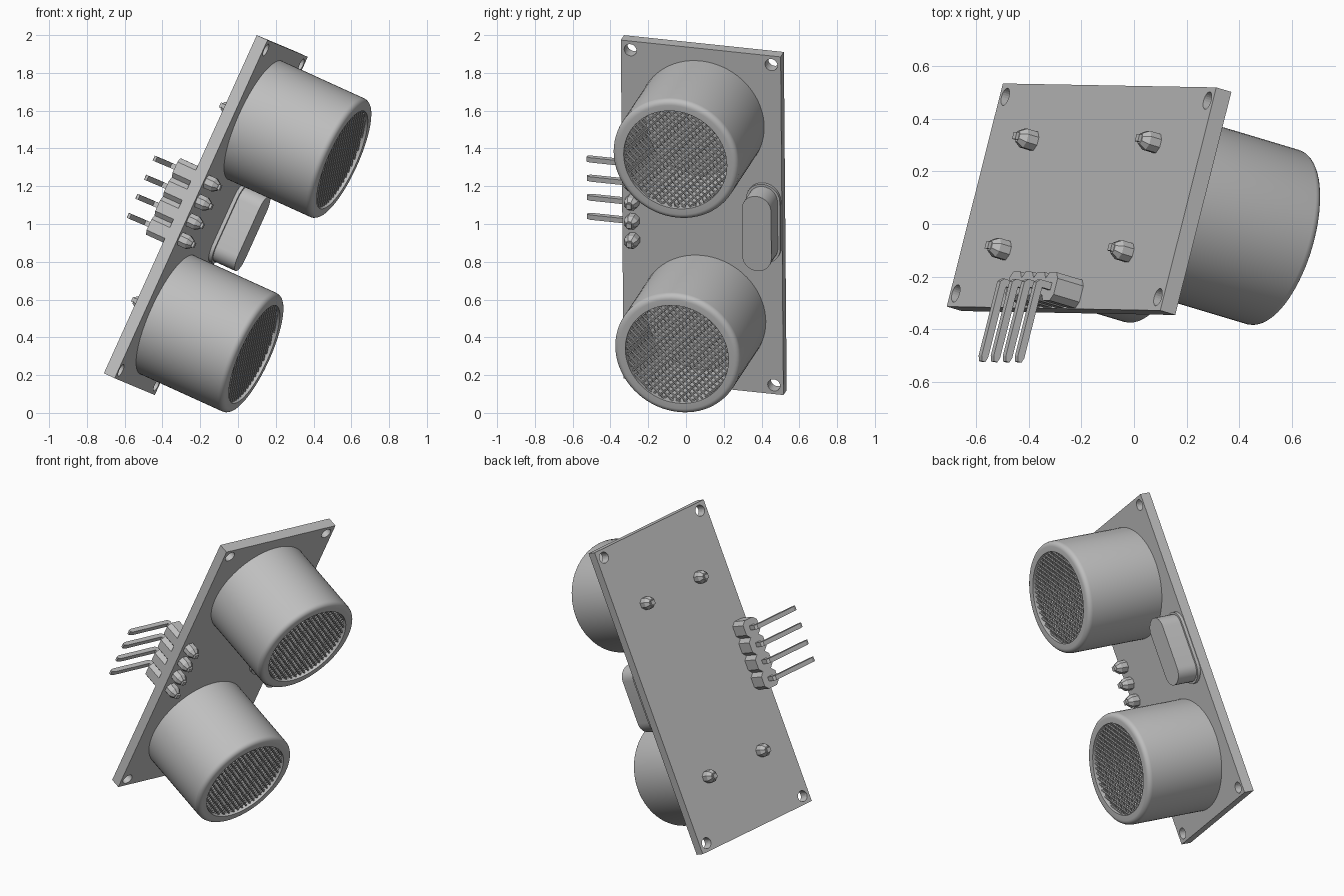
import bpy, bmesh
from math import pi, sin, cos, sqrt
from mathutils import Matrix, Vector

cube = bpy.data.objects.get("Cube")
if cube:
    bpy.data.objects.remove(cube, do_unlink=True)

grey = bpy.data.materials.new("plain grey")
grey.use_nodes = True
grey.diffuse_color = (0.52, 0.52, 0.52, 1)
grey.node_tree.nodes["Principled BSDF"].inputs["Base Color"].default_value = grey.diffuse_color

# Tilted board frame: local x across the board, y along it, z out of its front
along = Vector((0.412, -0.0076, 0.911)).normalized()
across = Vector((0.243, 0.965, -0.101))
across = (across - along * across.dot(along)).normalized()
out = across.cross(along)
FRAME = Matrix((across, along, out)).transposed().to_4x4()
FRAME.translation = (-0.199, 0.1025, 1.06)

WIDTH, LENGTH, THICK = 0.877, 1.965, 0.065
CAN_Y, PIN_X, PITCH = 0.565, -0.38, 0.111


def finish(name, bm, smooth=False):
    bmesh.ops.recalc_face_normals(bm, faces=bm.faces)
    mesh = bpy.data.meshes.new(name)
    bm.to_mesh(mesh)
    bm.free()
    mesh.materials.append(grey)
    obj = bpy.data.objects.new(name, mesh)
    bpy.context.collection.objects.link(obj)
    obj.matrix_world = FRAME
    if smooth:
        bpy.ops.object.select_all(action='DESELECT')
        obj.select_set(True)
        bpy.context.view_layer.objects.active = obj
        bpy.ops.object.shade_smooth_by_angle(angle=pi / 6)
    return obj


def prism(bm, outline, low, high, place=Matrix()):
    """Extrude a flat outline between two heights."""
    base = [bm.verts.new(place @ Vector((x, y, low))) for x, y in outline]
    top = [bm.verts.new(place @ Vector((x, y, high))) for x, y in outline]
    bm.faces.new(base)
    bm.faces.new(top)
    for i in range(len(base)):
        j = (i + 1) % len(base)
        bm.faces.new((base[i], base[j], top[j], top[i]))


def lathe(bm, profile, sides, place=Matrix(), turn=0.0):
    """Spin a (radius, height) profile and cap both ends."""
    rings = []
    for r, z in profile:
        angles = [2 * pi * k / sides + turn for k in range(sides)]
        rings.append([bm.verts.new(place @ Vector((r * cos(a), r * sin(a), z))) for a in angles])
    for lower, upper in zip(rings, rings[1:]):
        for i in range(sides):
            j = (i + 1) % sides
            bm.faces.new((lower[i], lower[j], upper[j], upper[i]))
    bm.faces.new(rings[0])
    bm.faces.new(rings[-1])


def rectangle(w, h):
    return [(-w / 2, -h / 2), (w / 2, -h / 2), (w / 2, h / 2), (-w / 2, h / 2)]


def stadium(r, half, steps=14):
    right_end = [pi * k / steps for k in range(steps + 1)]
    return ([(r * cos(a), half + r * sin(a)) for a in right_end]
            + [(-r * cos(a), -half - r * sin(a)) for a in right_end])


# Circuit board with four corner holes
bm = bmesh.new()
prism(bm, rectangle(WIDTH, LENGTH), 0, THICK)
board = finish("circuit_board", bm)
bm = bmesh.new()
for sx in (-1, 1):
    for sy in (-1, 1):
        spot = Matrix.Translation((sx * (WIDTH / 2 - 0.052), sy * (LENGTH / 2 - 0.052), 0))
        lathe(bm, [(0.034, -0.1), (0.034, 0.2)], 24, spot)
cutter = finish("hole_cutter", bm)
cutter.hide_render = True
cut = board.modifiers.new("holes", 'BOOLEAN')
cut.operation = 'DIFFERENCE'
cut.solver = 'EXACT'
cut.object = cutter
bpy.context.view_layer.objects.active = board
bpy.ops.object.modifier_apply(modifier=cut.name)
bpy.data.objects.remove(cutter, do_unlink=True)

# Two round cans with rounded rims, each with a woven wire screen
R, R_IN, RIM, FILLET = 0.345, 0.283, 0.59, 0.03
round_edge = [(R - FILLET + FILLET * cos(a), RIM - FILLET + FILLET * sin(a))
              for a in [pi / 2 * k / 5 for k in range(6)]]
can_profile = [(R, THICK)] + round_edge + [(R_IN, RIM), (R_IN, 0.14)]
for side, sy in (("lower", -1), ("upper", 1)):
    place = Matrix.Translation((0, sy * CAN_Y, 0))
    bm = bmesh.new()
    lathe(bm, can_profile, 72, place)
    finish(side + "_can", bm, True)

    bm = bmesh.new()
    gap = 0.0275
    for layer, angle in ((0.562, pi / 4), (0.57, -pi / 4)):
        for k in range(-10, 11):
            length = 2 * sqrt(R_IN ** 2 - (k * gap) ** 2)
            pose = (place @ Matrix.Rotation(angle, 4, 'Z')
                    @ Matrix.Translation((0, k * gap, layer)) @ Matrix.Rotation(pi / 2, 4, 'Y'))
            bmesh.ops.create_cone(bm, cap_ends=True, segments=6, radius1=0.006,
                                  radius2=0.006, depth=length, matrix=pose)
    finish(side + "_wire_screen", bm, True)

# Oblong crystal with a wider foot
bm = bmesh.new()
spot = Matrix.Translation((0.34, 0.01, 0))
prism(bm, stadium(0.093, 0.137), THICK, THICK + 0.02, spot)
prism(bm, stadium(0.08, 0.137), THICK + 0.02, 0.215, spot)
finish("crystal", bm, True)


# Solder joints: a short tapered stub with a square pin end
def joint(bm, place):
    lathe(bm, [(0.04, 0), (0.04, 0.045), (0.022, 0.072)], 8, place, pi / 8)
    prism(bm, rectangle(0.028, 0.028), 0.06, 0.084, place)


bm = bmesh.new()
flip = Matrix.Rotation(pi, 4, 'X')
for x in (-0.215, 0.215):
    for y in (-CAN_Y, CAN_Y):
        joint(bm, Matrix.Translation((x, y, 0)) @ flip)
finish("can_solder_joints", bm)

pin_rows = [(k - 1.5) * PITCH for k in range(4)]
bm = bmesh.new()
for y in pin_rows:
    joint(bm, Matrix.Translation((PIN_X, y, THICK)))
finish("pin_solder_joints", bm)

# Header block: four notched segments behind the board
bm = bmesh.new()
h, c = PITCH / 2, 0.024
segment = [(-h, -h + c), (-h + c, -h), (h - c, -h), (h, -h + c),
           (h, h - c), (h - c, h), (-h + c, h), (-h, h - c)]
for y in pin_rows:
    prism(bm, segment, -PITCH, 0, Matrix.Translation((PIN_X, y, 0)))
finish("pin_header", bm)

# Bent pins: leave the header, then turn out past the board's edge
bm = bmesh.new()
t, bend, tip = 0.014, -0.16, -0.692
elbow = [(PIN_X + t, -0.1), (PIN_X + t, bend), (PIN_X, bend - t),
         (tip + 0.02, bend - t), (tip, bend - t / 2), (tip, bend + t / 2),
         (tip + 0.02, bend + t), (PIN_X - t, bend + t), (PIN_X - t, -0.1)]
for y in pin_rows:
    stand = Matrix.Translation((0, y, 0)) @ Matrix.Rotation(pi / 2, 4, 'X')
    prism(bm, elbow, -t, t, stand)
finish("bent_pins", bm)
